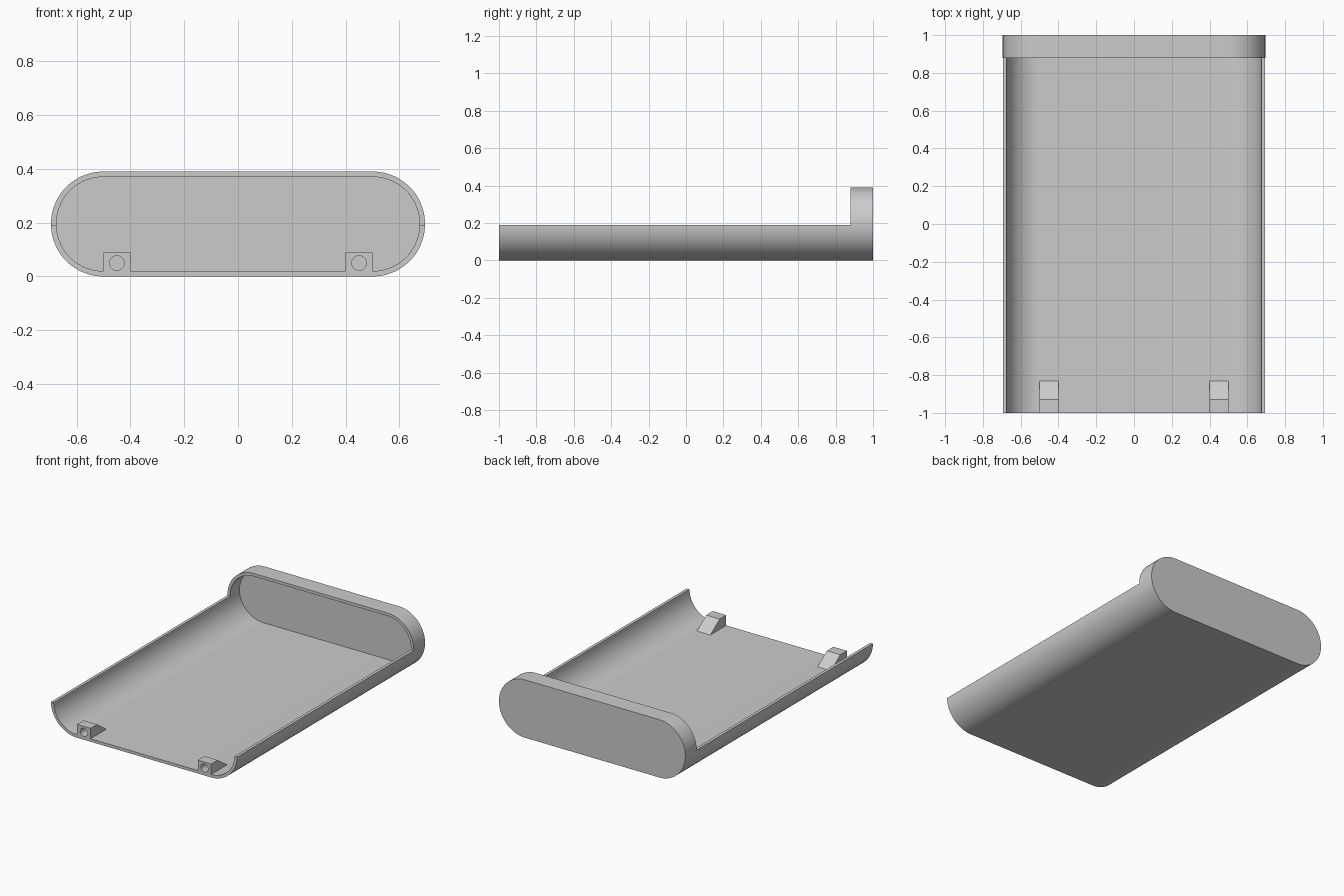
import bpy
import bmesh
from math import cos, sin, pi, radians
from mathutils import Vector

if "Cube" in bpy.data.objects:
    bpy.data.objects.remove(bpy.data.objects["Cube"], do_unlink=True)

RADIUS, HALF_FLAT, WALL = 0.195, 0.5, 0.02
HOOD_FRONT, RIM_Z = 0.88, 0.19

grey = bpy.data.materials.new("plain grey")
grey.use_nodes = True
grey.diffuse_color = (0.6, 0.6, 0.6, 1)
grey.node_tree.nodes["Principled BSDF"].inputs["Base Color"].default_value = (0.6, 0.6, 0.6, 1)


def prism(name, profile, start, direction):
    """Extrude a closed loop of points along a direction."""
    bm = bmesh.new()
    face = bm.faces.new([bm.verts.new(Vector(p) + Vector(start)) for p in profile])
    result = bmesh.ops.extrude_face_region(bm, geom=[face])
    moved = [v for v in result["geom"] if isinstance(v, bmesh.types.BMVert)]
    bmesh.ops.translate(bm, verts=moved, vec=direction)
    bmesh.ops.recalc_face_normals(bm, faces=bm.faces)
    mesh = bpy.data.meshes.new(name)
    bm.to_mesh(mesh)
    bm.free()
    mesh.materials.append(grey)
    obj = bpy.data.objects.new(name, mesh)
    bpy.context.collection.objects.link(obj)
    return obj


def arc(cx, cz, radius, first, last, steps):
    angles = [first + (last - first) * i / steps for i in range(steps + 1)]
    return [(cx + radius * cos(a), 0, cz + radius * sin(a)) for a in angles]


def stadium(radius):
    return (arc(HALF_FLAT, RADIUS, radius, -pi / 2, pi / 2, 48)
            + arc(-HALF_FLAT, RADIUS, radius, pi / 2, 3 * pi / 2, 48))


def cut(obj, cutter):
    """Subtract a cutter and discard it."""
    cutter.hide_render = True
    mod = obj.modifiers.new("cut", "BOOLEAN")
    mod.operation, mod.solver, mod.object = "DIFFERENCE", "EXACT", cutter
    bpy.context.view_layer.objects.active = obj
    bpy.ops.object.modifier_apply(modifier=mod.name)
    bpy.data.objects.remove(cutter, do_unlink=True)


# Shell: rounded tray with a closed, hooded back end
shell = prism("tray_shell", stadium(RADIUS), (0, -1, 0), (0, 2, 0))
cut(shell, prism("cavity_cutter", stadium(RADIUS - WALL), (0, -1.5, 0), (0, 2.5 - WALL, 0)))
opening = [(-1, 0, RIM_Z), (1, 0, RIM_Z), (1, 0, 1), (-1, 0, 1)]
cut(shell, prism("opening_cutter", opening, (0, -1.5, 0), (0, 1.5 + HOOD_FRONT, 0)))
parts = [shell]

# Wedge-backed screw blocks at the front, each with a blind hole
for side, x in (("left", 0.45), ("right", -0.45)):
    wedge = [(0, -1, WALL), (0, -0.83, WALL), (0, -0.93, 0.09), (0, -1, 0.09)]
    block = prism(side + "_screw_block", wedge, (x - 0.05, 0, 0), (0.1, 0, 0))
    hole = arc(x, 0.05, 0.027, 0, 2 * pi * 31 / 32, 31)
    cut(block, prism("hole_cutter", hole, (0, -1.1, 0), (0, 0.16, 0)))
    parts.append(block)

# Smooth the curved walls, keep the edges crisp
bpy.ops.object.select_all(action="DESELECT")
for part in parts:
    part.select_set(True)
bpy.context.view_layer.objects.active = shell
bpy.ops.object.shade_smooth_by_angle(angle=radians(30))
